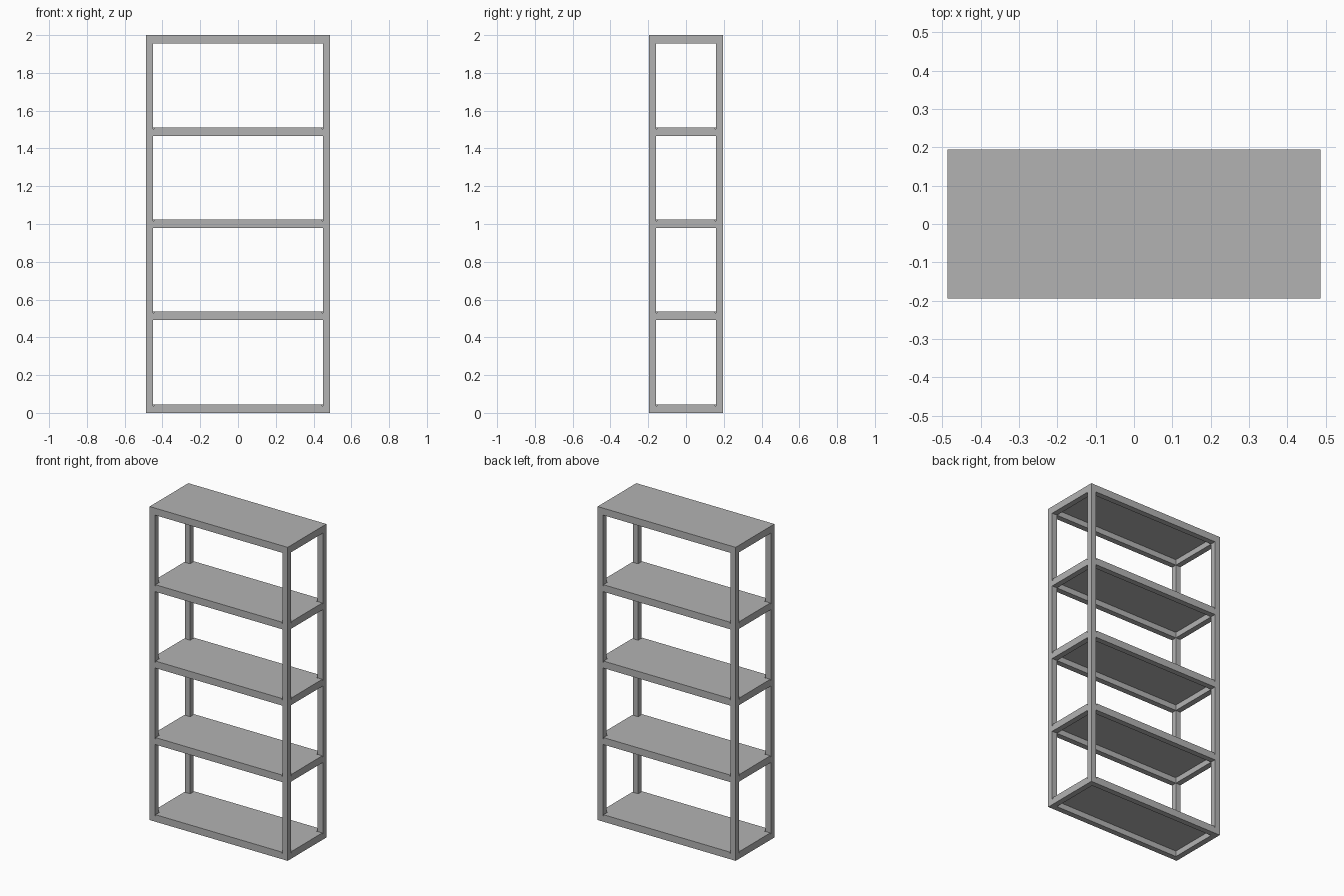
import bpy
import bmesh

cube = bpy.data.objects.get("Cube")
if cube:
    bpy.data.objects.remove(cube, do_unlink=True)

grey = bpy.data.materials.new("plain grey")
grey.use_nodes = True
colour = (0.45, 0.45, 0.45, 1)
grey.diffuse_color = colour
grey.node_tree.nodes["Principled BSDF"].inputs["Base Color"].default_value = colour

HX, HY = 0.487, 0.195   # half width and half depth
BAR = 0.036             # square tube size
BOARD = 0.009           # shelf board thickness
GAP = 0.005             # clearance around the posts
TOP = 2.0


def finish(bm, name):
    mesh = bpy.data.meshes.new(name)
    bm.to_mesh(mesh)
    bm.free()
    mesh.materials.append(grey)
    obj = bpy.data.objects.new(name, mesh)
    bpy.context.collection.objects.link(obj)
    return obj


def box(name, low, high):
    bm = bmesh.new()
    bmesh.ops.create_cube(bm, size=1)
    for v in bm.verts:
        v.co = [l if c < 0 else h for c, l, h in zip(v.co, low, high)]
    return finish(bm, name)


def board(name, z, notch):
    """Flat board with its four corners cut out around the posts."""
    x, y = HX - notch, HY - notch
    outline = []
    for sx, sy in ((1, 1), (-1, 1), (-1, -1), (1, -1)):
        corner = [(HX, y), (x, y), (x, HY)] if notch else [(HX, HY)]
        if sx * sy < 0:
            corner.reverse()
        outline += [(sx * a, sy * b, z) for a, b in corner]
    bm = bmesh.new()
    face = bm.faces.new([bm.verts.new(p) for p in outline])
    top = bmesh.ops.extrude_face_region(bm, geom=[face])["geom"]
    bmesh.ops.translate(bm, vec=(0, 0, BOARD),
                        verts=[g for g in top if isinstance(g, bmesh.types.BMVert)])
    bmesh.ops.recalc_face_normals(bm, faces=bm.faces)
    return finish(bm, name)


def frame(name, z, full):
    """Four rails; full-length long rails on the end frames, between posts otherwise."""
    x = HX if full else HX - BAR
    for side, s in (("front", -1), ("back", 1)):
        y0, y1 = sorted((s * HY, s * (HY - BAR)))
        box(f"{name}_{side}_rail", (-x, y0, z), (x, y1, z + BAR))
    for side, s in (("left", 1), ("right", -1)):
        x0, x1 = sorted((s * HX, s * (HX - BAR)))
        box(f"{name}_{side}_rail", (x0, BAR - HY, z), (x1, HY - BAR, z + BAR))


# Shelves: rail frame with a thin board on top
levels = {"bottom": 0.005, "lower": 0.492, "middle": 0.98, "upper": 1.467,
          "top": TOP - BOARD - BAR}
for name, z in levels.items():
    end = name in ("bottom", "top")
    if name == "bottom":
        z = 0
    frame(name, z, end)
    board(name + "_shelf_board", z + BAR, 0 if name == "top" else BAR + GAP)

# Corner posts between the bottom and top frames
for depth, sy in (("front", -1), ("back", 1)):
    for side, sx in (("left", 1), ("right", -1)):
        x0, x1 = sorted((sx * HX, sx * (HX - BAR)))
        y0, y1 = sorted((sy * HY, sy * (HY - BAR)))
        box(f"{depth}_{side}_post", (x0, y0, BAR), (x1, y1, levels["top"]))
